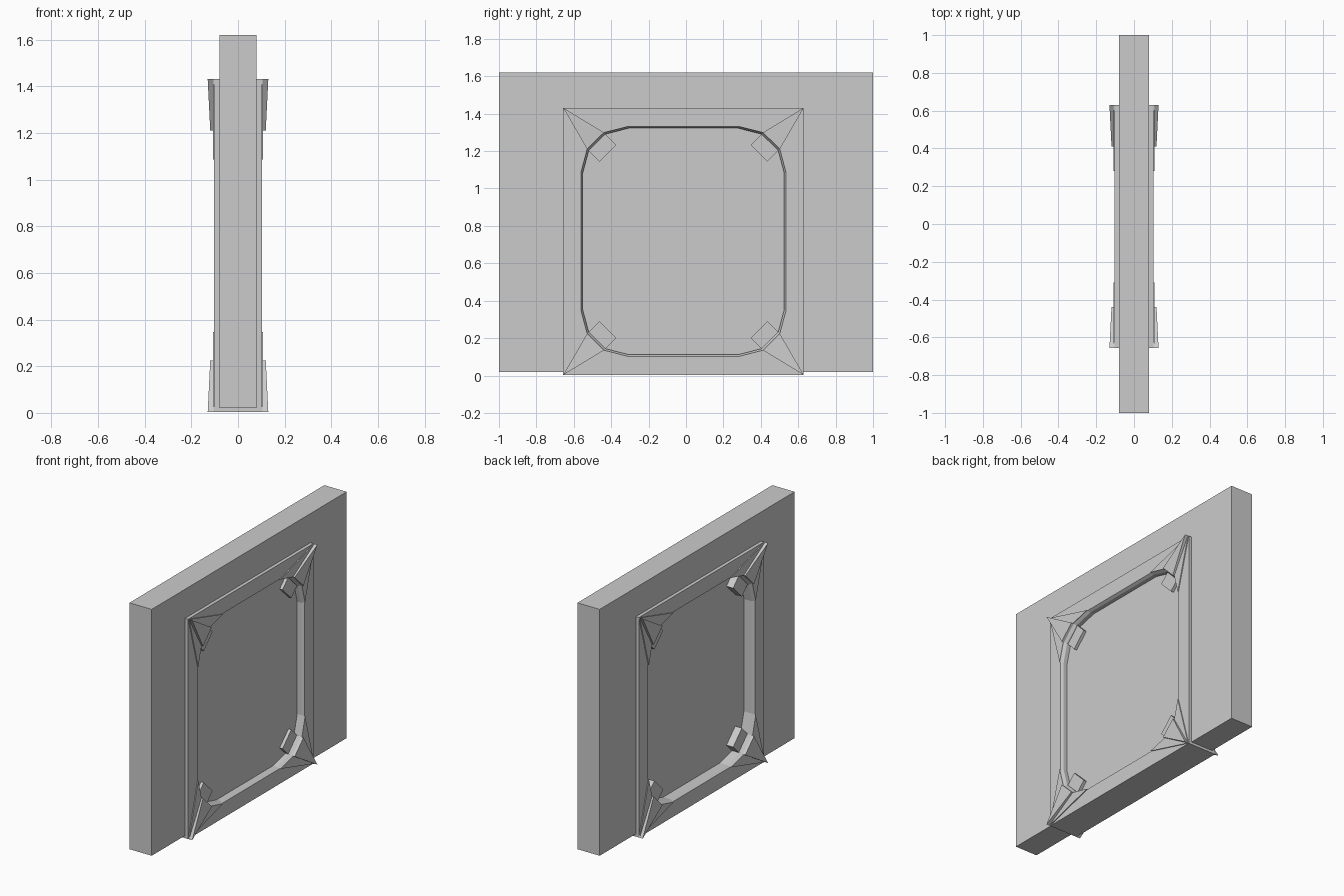
import bpy, bmesh

if "Cube" in bpy.data.objects:
    bpy.data.objects.remove(bpy.data.objects["Cube"])

CY, CZ = -0.0135, 0.717           # centre of the framed opening
HY, HZ = 0.643, 0.714             # half size of the frame outline
# one quarter of the opening outline (side to top), relative to the centre
QUARTER = [(0.548, 0.37), (0.515, 0.493), (0.425, 0.582), (0.295, 0.615)]
CORNERS = [(1, 1), (-1, 1), (-1, -1), (1, -1)]


def finish(name, bm):
    bmesh.ops.recalc_face_normals(bm, faces=bm.faces)
    mesh = bpy.data.meshes.new(name)
    bm.to_mesh(mesh)
    bm.free()
    obj = bpy.data.objects.new(name, mesh)
    bpy.context.collection.objects.link(obj)
    return obj


def corner_points(sy, sz):
    return [(CY + sy * y, CZ + sz * z) for y, z in QUARTER]


def prism(name, pts, low, high):
    """Extrude a y/z outline along x; low and high give x per point."""
    n = len(pts)
    low = low if isinstance(low, list) else [low] * n
    high = high if isinstance(high, list) else [high] * n
    bm = bmesh.new()
    a = [bm.verts.new((x, y, z)) for x, (y, z) in zip(low, pts)]
    b = [bm.verts.new((x, y, z)) for x, (y, z) in zip(high, pts)]
    bm.faces.new(a)
    bm.faces.new(b)
    for i in range(n):
        j = (i + 1) % n
        bm.faces.new((a[i], a[j], b[j], b[i]))
    return finish(name, bm)


# Wall slab, notched where the frame passes through it
y0, y1, top = CY - HY, CY + HY, CZ + HZ
prism("wall_slab", [(-1, 0.02), (-1, 1.62), (1, 1.62), (1, 0.02),
                    (y1, 0.02), (y1, top), (y0, top), (y0, 0.02)], -0.08, 0.08)

# Opening outline, running round the four corners
loop = []
for sy, sz in CORNERS:
    pts = corner_points(sy, sz)
    loop += pts if sy * sz > 0 else pts[::-1]

# Frame running right through the wall, open in the middle
bm = bmesh.new()
outer, inner, lip = {}, {}, {}
for s in (1, -1):
    outer[s] = [bm.verts.new((s * 0.102, CY + sy * HY, CZ + sz * HZ)) for sy, sz in CORNERS]
    inner[s] = [bm.verts.new((s * 0.102, y, z)) for y, z in loop]
    lip[s] = [bm.verts.new((s * 0.085, CY + (y - CY) * 0.983, CZ + (z - CZ) * 0.985))
              for y, z in loop]
    for c in range(4):
        for k in range(3):
            i = c * 4 + k
            bm.faces.new((outer[s][c], inner[s][i], inner[s][i + 1]))
        bm.faces.new((outer[s][c], inner[s][c * 4 + 3],
                      inner[s][(c * 4 + 4) % 16], outer[s][(c + 1) % 4]))
    for i in range(16):
        j = (i + 1) % 16
        bm.faces.new((inner[s][i], inner[s][j], lip[s][j], lip[s][i]))
for ring, n in ((outer, 4), (lip, 16)):
    for i in range(n):
        j = (i + 1) % n
        bm.faces.new((ring[1][i], ring[1][j], ring[-1][j], ring[-1][i]))
finish("frame", bm)

# Recessed panel filling the opening
panel = [(CY + (y - CY) * 0.99, CZ + (z - CZ) * 0.99) for y, z in loop]
prism("panel", panel, -0.03, 0.058)

# Corner fittings: raised wedge, two lower spikes, and a square tab
for sy, sz in CORNERS:
    a, b, c, d = corner_points(sy, sz)
    tip = (CY + sy * HY, CZ + sz * HZ)
    ey, ez = -sy * 0.066, -sz * 0.066
    tab = [b, c, (c[0] + ey, c[1] + ez), (b[0] + ey, b[1] + ez)]
    for s in (1, -1):
        prism("corner_wedge", [tip, b, c], s * 0.08, [s * 0.13, s * 0.119, s * 0.119])
        prism("corner_spike_side", [tip, a, b], s * 0.08, s * 0.108)
        prism("corner_spike_top", [tip, c, d], s * 0.08, s * 0.108)
        prism("corner_tab", tab, s * 0.01, s * 0.078)
    # Ridge joining both faces under or over the wall
    prism("corner_core", [tip, b, c], -0.118, 0.118)
